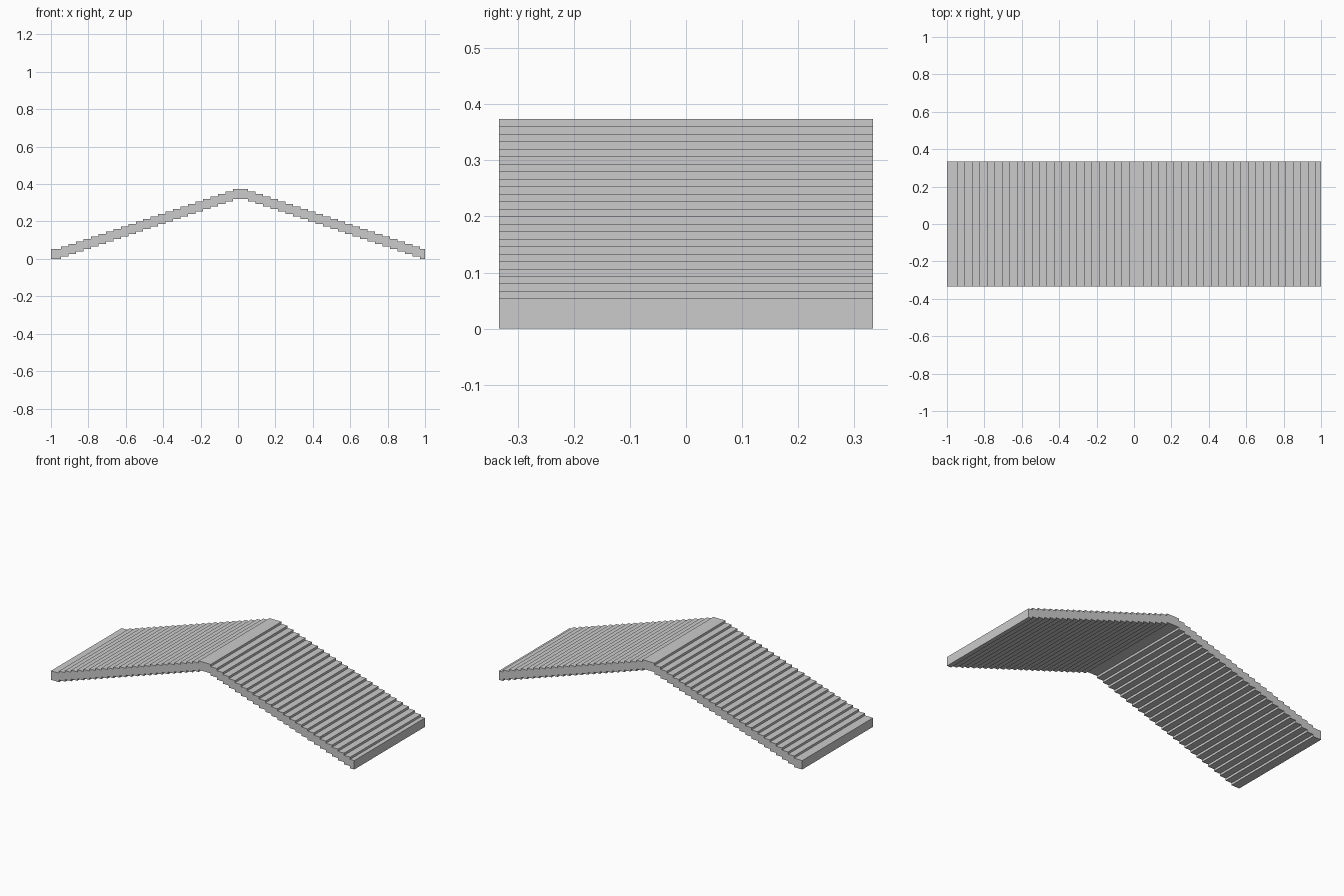
import bpy
import bmesh

if "Cube" in bpy.data.objects:
    bpy.data.objects.remove(bpy.data.objects["Cube"])

U = 2 / 150          # one grid unit: riser height
DEPTH = 50 * U       # front-to-back size
THICK = 4 * U        # slab thickness
STEPS = 24           # risers on each slope

# Step edges along x: wider first ledge, even treads, double-width ridge
edges = [0] + [4 + 3 * i for i in range(STEPS)] + [79 + 3 * i for i in range(STEPS)] + [150]
levels = list(range(STEPS + 1)) + list(range(STEPS - 1, -1, -1))

# Stepped lower outline, shared by the top outline
outline = []
for i, level in enumerate(levels):
    for e in (edges[i], edges[i + 1]):
        outline.append((e * U - 1, level * U))

# Pair lower and upper outlines into a solid strip, front and back
bm = bmesh.new()
rings = []
for x, z in outline:
    rings.append([bm.verts.new((x, y, z + dz)) for y, dz in
                  ((-DEPTH / 2, 0), (DEPTH / 2, 0), (DEPTH / 2, THICK), (-DEPTH / 2, THICK))])
for a, b in zip(rings, rings[1:]):
    # treads and risers, above and below
    bm.faces.new((a[0], a[1], b[1], b[0]))
    bm.faces.new((a[3], b[3], b[2], a[2]))
# end caps
bm.faces.new(rings[0][::-1])
bm.faces.new(rings[-1])
# front and back stepped sides
bm.faces.new([r[0] for r in rings] + [r[3] for r in reversed(rings)])
bm.faces.new([r[1] for r in reversed(rings)] + [r[2] for r in rings])
bmesh.ops.recalc_face_normals(bm, faces=bm.faces)
# split the long side outlines into clean faces
bmesh.ops.triangulate(bm, faces=[f for f in bm.faces if len(f.verts) > 4])

mesh = bpy.data.meshes.new("stepped_gable_roof")
bm.to_mesh(mesh)
bm.free()
roof = bpy.data.objects.new("stepped_gable_roof", mesh)
bpy.context.collection.objects.link(roof)
